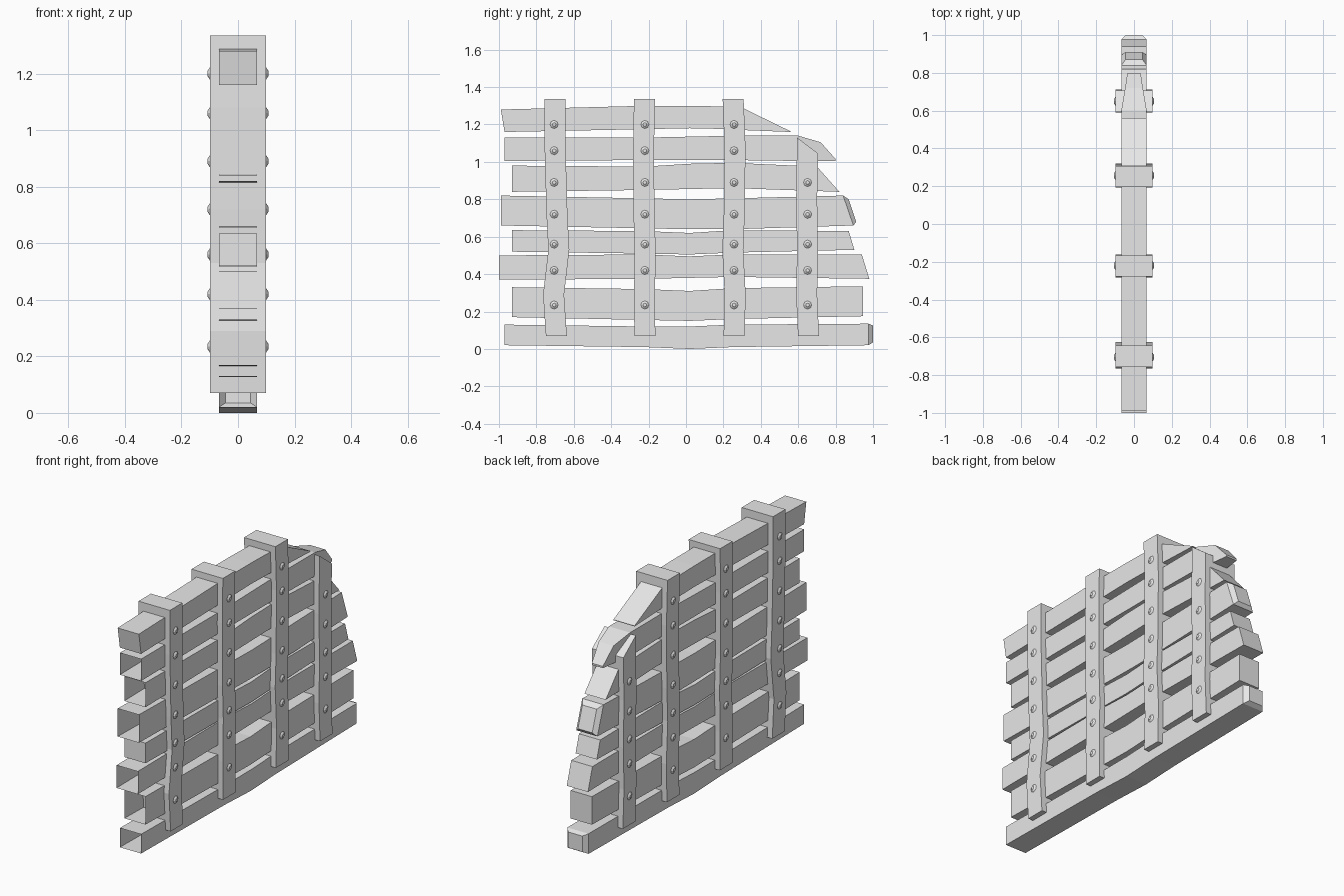
import bpy
import bmesh
import math
from mathutils import Matrix

default_cube = bpy.data.objects.get("Cube")
if default_cube:
    bpy.data.objects.remove(default_cube, do_unlink=True)

grey = bpy.data.materials.new("light_grey")
grey.use_nodes = True
grey.diffuse_color = (0.8, 0.8, 0.8, 1)
grey.node_tree.nodes["Principled BSDF"].inputs["Base Color"].default_value = grey.diffuse_color


def finish(name, bm):
    """Turn a bmesh into a flat-shaded grey object."""
    mesh = bpy.data.meshes.new(name)
    bm.to_mesh(mesh)
    bm.free()
    mesh.materials.append(grey)
    obj = bpy.data.objects.new(name, mesh)
    bpy.context.scene.collection.objects.link(obj)
    return obj


def loft(name, sections, open_start=False):
    """Join four-cornered sections, each (y1, z1, y2, z2, half_width)."""
    bm = bmesh.new()
    rings = []
    for y1, z1, y2, z2, half in sections:
        corners = ((-half, y1, z1), (half, y1, z1), (half, y2, z2), (-half, y2, z2))
        rings.append([bm.verts.new(corner) for corner in corners])
    for ring, following in zip(rings, rings[1:]):
        for i in range(4):
            j = (i + 1) % 4
            bm.faces.new((ring[i], ring[j], following[j], following[i]))
    start = bm.faces.new(rings[0])
    bm.faces.new(rings[-1])
    bmesh.ops.recalc_face_normals(bm, faces=bm.faces)
    if open_start:
        bmesh.ops.delete(bm, geom=[start], context='FACES_ONLY')
    return finish(name, bm)


PLANK_HALF = 0.067
STRAP_HALF = 0.099
STATIONS = (-0.22, 0.02, 0.25)


def plank(name, start, bottoms, tops, end, tip=(), open_start=True):
    """Uneven board along y; start and end give the bottom and top y."""
    lower = (start[0], *STATIONS, end[0])
    upper = (start[1], *STATIONS, end[1])
    sections = [(*s, PLANK_HALF) for s in zip(lower, bottoms, upper, tops)]
    loft(name, sections + list(tip), open_start)


# Horizontal planks, from the ground upwards
plank("plank_bottom", (-0.97, -0.97), (0.02, 0.01, 0, 0.01, 0.02),
      (0.13, 0.12, 0.12, 0.13, 0.135), (0.975, 0.975),
      tip=[(1, 0.035, 1, 0.125, 0.045)])
plank("plank_second", (-0.93, -0.93), (0.17, 0.155, 0.15, 0.16, 0.175),
      (0.33, 0.32, 0.31, 0.325, 0.335), (0.945, 0.945))
plank("plank_third", (-1, -1), (0.37, 0.375, 0.38, 0.385, 0.375),
      (0.5, 0.505, 0.495, 0.505, 0.505), (0.98, 0.94))
plank("plank_fourth", (-0.93, -0.93), (0.52, 0.51, 0.505, 0.515, 0.53),
      (0.635, 0.63, 0.62, 0.635, 0.63), (0.9, 0.87), open_start=False)
plank("plank_fifth", (-0.99, -0.99), (0.66, 0.645, 0.64, 0.64, 0.66),
      (0.82, 0.805, 0.8, 0.805, 0.82), (0.895, 0.84),
      tip=[(0.91, 0.68, 0.87, 0.8, 0.045)])
plank("plank_sixth", (-0.93, -0.93), (0.84, 0.85, 0.855, 0.86, 0.84),
      (0.98, 0.975, 0.99, 0.995, 0.975), (0.82, 0.7))
plank("plank_seventh", (-0.97, -0.97), (1.005, 1.01, 1.01, 1.01, 1.005),
      (1.13, 1.13, 1.135, 1.14, 1.14), (0.6, 0.6),
      tip=[(0.71, 1.005, 0.72, 1.105, 0.047), (0.8, 1.005, 0.8, 1.015, 0.035)])
plank("plank_top", (-0.97, -0.99), (1.16, 1.175, 1.18, 1.175, 1.17),
      (1.28, 1.3, 1.3, 1.295, 1.285), (0.31, 0.31),
      tip=[(0.56, 1.16, 0.56, 1.163, PLANK_HALF)], open_start=False)


def strap(name, centers, heights, top_slant=0):
    """Crooked upright band wrapped through the planks."""
    sections = [(y - 0.056, z, y + 0.056, z, STRAP_HALF) for y, z in zip(centers, heights)]
    if top_slant:
        y1, z1, y2, z2, half = sections[-1]
        sections[-1] = (y1, z1, y2, z2 - top_slant, half)
    loft(name, sections)


# Upright straps
LEVELS = (0.07, 0.29, 0.53, 0.72, 1.08, 1.335)
strap("strap_front", (-0.693, -0.708, -0.68, -0.69, -0.7, -0.7), LEVELS)
strap("strap_mid_front", (-0.22, -0.222, -0.218, -0.225, -0.227, -0.222), LEVELS)
strap("strap_mid_back", (0.257, 0.263, 0.25, 0.258, 0.262, 0.252), LEVELS)
strap("strap_back", (0.655, 0.645, 0.65, 0.645, 0.65), (0.07, 0.29, 0.53, 0.8, 1.13), top_slant=0.085)

# Rivet heads on both sides of every strap
RIVET_LEVELS = (0.235, 0.42, 0.56, 0.72, 0.89, 1.06, 1.2)
rivets = bmesh.new()
for y in (-0.705, -0.22, 0.257, 0.65):
    for z in RIVET_LEVELS:
        if y > 0.5 and z > 1:
            continue
        for side in (-1, 1):
            place = Matrix.Translation((side * (STRAP_HALF + 0.003), y, z))
            turn = Matrix.Rotation(side * math.pi / 2, 4, 'Y')
            bmesh.ops.create_cone(rivets, cap_ends=True, segments=8, radius1=0.025,
                                  radius2=0.01, depth=0.01, matrix=place @ turn)
finish("rivets", rivets)
